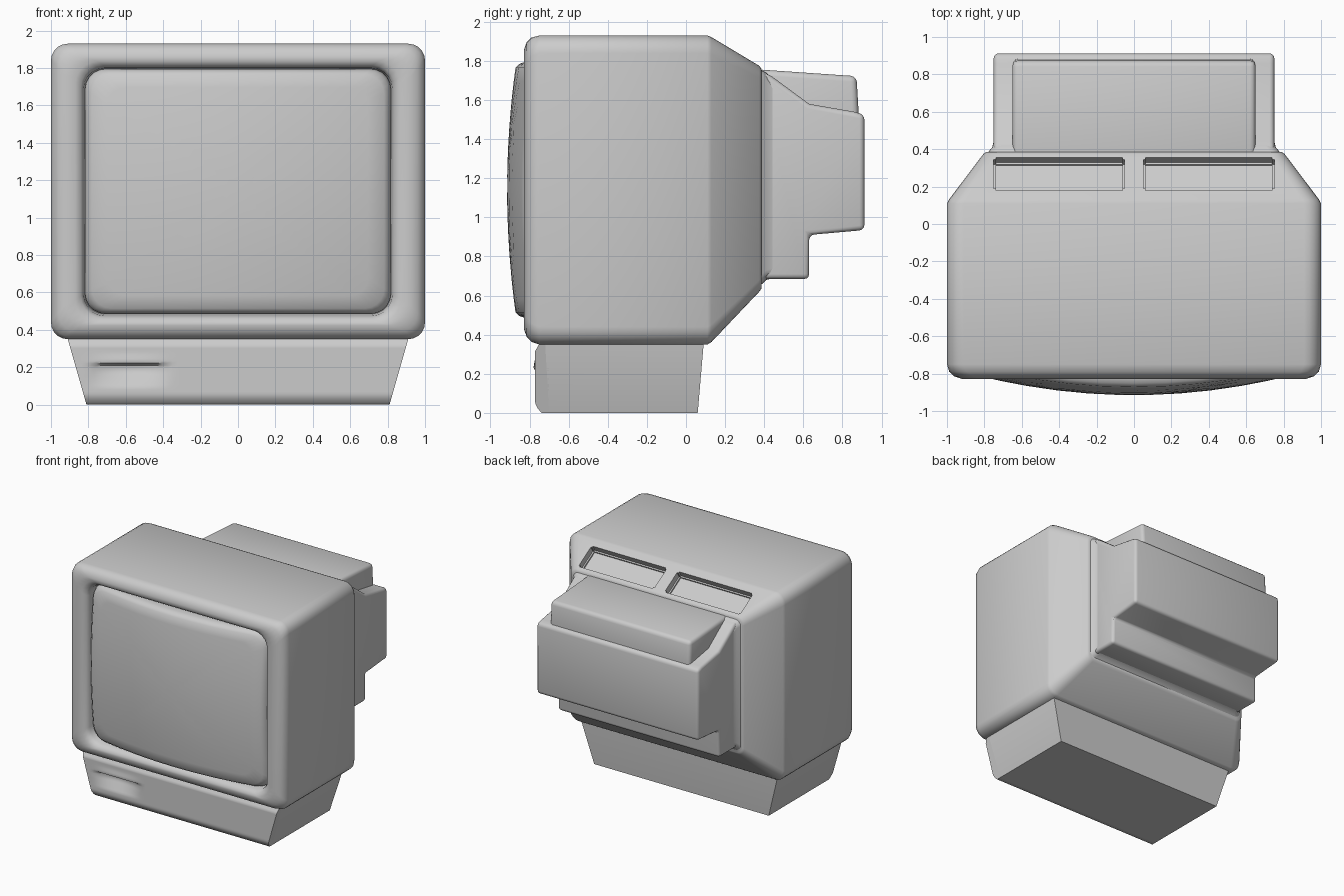
import bpy, bmesh, math
from mathutils import Vector

if "Cube" in bpy.data.objects:
    bpy.data.objects.remove(bpy.data.objects["Cube"])


def make(name, bm):
    bmesh.ops.recalc_face_normals(bm, faces=bm.faces)
    mesh = bpy.data.meshes.new(name)
    bm.to_mesh(mesh)
    bm.free()
    ob = bpy.data.objects.new(name, mesh)
    bpy.context.collection.objects.link(ob)
    return ob


def finish(ob, angle):
    bpy.ops.object.select_all(action='DESELECT')
    ob.select_set(True)
    bpy.context.view_layer.objects.active = ob
    for m in list(ob.modifiers):
        bpy.ops.object.modifier_apply(modifier=m.name)
    bpy.ops.object.shade_smooth_by_angle(angle=math.radians(angle))


def bevel(ob, width, segments=3):
    m = ob.modifiers.new("bevel", 'BEVEL')
    m.width, m.segments = width, segments
    m.limit_method = 'ANGLE'
    m.angle_limit = math.radians(28)


def rounded_rect(hx, z0, z1, r, n=5, m=1):
    """Outline in x/z: n steps per corner, m steps per straight side."""
    corners = [(hx - r, z1 - r, 0), (-hx + r, z1 - r, 90),
               (-hx + r, z0 + r, 180), (hx - r, z0 + r, 270)]
    pts = []
    for cx, cz, a in corners:
        arc = [(cx + r * math.cos(math.radians(a + 90 * i / n)),
                cz + r * math.sin(math.radians(a + 90 * i / n))) for i in range(n + 1)]
        if pts:
            p, q = pts[-1], arc[0]
            pts += [(p[0] + (q[0] - p[0]) * k / m, p[1] + (q[1] - p[1]) * k / m) for k in range(1, m)]
        pts += arc
    p, q = pts[-1], pts[0]
    pts += [(p[0] + (q[0] - p[0]) * k / m, p[1] + (q[1] - p[1]) * k / m) for k in range(1, m)]
    return pts


def loft(name, rings):
    bm = bmesh.new()
    loops = [[bm.verts.new(p) for p in ring] for ring in rings]
    for a, b in zip(loops, loops[1:]):
        for i in range(len(a)):
            j = (i + 1) % len(a)
            bm.faces.new((a[i], a[j], b[j], b[i]))
    bm.faces.new(loops[0])
    bm.faces.new(loops[-1])
    return make(name, bm)


def rect_loft(name, specs):
    """specs: (y, half width, bottom, top, corner radius)"""
    return loft(name, [[(x, y, z) for x, z in rounded_rect(hx, z0, z1, r)]
                       for y, hx, z0, z1, r in specs])


def prism(name, profile, hx):
    return loft(name, [[(x, y, z) for y, z in profile] for x in (-hx, hx)])


# main case with rounded bezel, screen opening and tapered back
case = rect_loft("monitor_case", [
    (-0.70, 0.815, 0.485, 1.79, 0.10), (-0.785, 0.825, 0.475, 1.80, 0.11),
    (-0.812, 0.84, 0.46, 1.815, 0.12), (-0.825, 0.87, 0.44, 1.835, 0.12),
    (-0.828, 0.92, 0.425, 1.86, 0.11), (-0.815, 0.96, 0.39, 1.895, 0.10),
    (-0.79, 0.988, 0.363, 1.92, 0.095), (-0.75, 1.0, 0.35, 1.93, 0.09),
    (0.11, 1.0, 0.35, 1.93, 0.09), (0.13, 0.99, 0.362, 1.922, 0.09),
    (0.375, 0.805, 0.62, 1.775, 0.06), (0.385, 0.79, 0.635, 1.76, 0.05)])

# two recessed vents in the sloped top
for side in (-1, 1):
    bm = bmesh.new()
    bmesh.ops.create_cube(bm, size=1)
    bmesh.ops.scale(bm, vec=(0.70, 0.205, 0.13), verts=bm.verts)
    bmesh.ops.bevel(bm, geom=bm.edges[:], offset=0.012, segments=2, affect='EDGES')
    cutter = make("vent_cutter", bm)
    cutter.location = (side * 0.40, 0.268, 1.84)
    cutter.rotation_euler.x = -math.atan2(0.147, 0.245)
    cutter.hide_render = True
    cutter.hide_set(True)
    b = case.modifiers.new("vent", 'BOOLEAN')
    b.operation, b.object, b.solver = 'DIFFERENCE', cutter, 'EXACT'
bpy.context.view_layer.update()
finish(case, 48)

# bulging screen glass
ZC = 1.14
rings = []
outline = rounded_rect(0.818, 0.485 - ZC, 1.795 - ZC, 0.11, 5, 8)
for s, drop in ((1, 0.10), (1, 0.045), (0.985, 0.018), (0.955, 0), (0.85, 0),
                (0.7, 0), (0.5, 0), (0.3, 0), (0.1, 0)):
    rings.append([(x * s, min(-0.915 + 0.15 * (x * s) ** 2 + 0.11 * (z * s) ** 2 + drop, -0.705),
                   ZC + z * s) for x, z in outline])
finish(loft("screen", rings), 50)

# foot block narrowing downwards
base = loft("base", [
    [(-0.81, -0.70, 0), (0.81, -0.70, 0), (0.81, 0.06, 0), (-0.81, 0.06, 0)],
    [(-0.91, -0.72, 0.35), (0.91, -0.72, 0.35), (0.91, 0.09, 0.35), (-0.91, 0.09, 0.35)],
    [(-0.91, -0.72, 0.40), (0.91, -0.72, 0.40), (0.91, 0.09, 0.40), (-0.91, 0.09, 0.40)]])
finish(base, 20)


# front panel of the foot, with a finger dent on the left
def panel_point(u, v):
    x, z = u * (0.81 + 0.10 * v), 0.35 * v
    y = -0.772 + 0.035 * max(0, 1 - v / 0.18) ** 2 + 0.02 * max(0, (v - 0.9) / 0.1)
    wide = max(0, 1 - ((x + 0.58) / 0.22) ** 2)
    if z < 0.21:
        y += 0.04 * wide * max(0, min(1, (z - 0.09) / 0.09))
    else:
        y += 0.04 * wide * max(0, 1 - (z - 0.21) / 0.012) - 0.008 * wide * max(0, 1 - abs(z - 0.235) / 0.04)
    return Vector((x, y, z))


bm = bmesh.new()
NU, NV = 60, 30
grid = [[bm.verts.new(panel_point(-1 + 2 * i / NU, j / NV)) for i in range(NU + 1)] for j in range(NV + 1)]
for j in range(NV):
    for i in range(NU):
        bm.faces.new((grid[j][i], grid[j][i + 1], grid[j + 1][i + 1], grid[j + 1][i]))
rim = [e for e in bm.edges if e.is_boundary]
new = bmesh.ops.extrude_edge_only(bm, edges=rim)["geom"]
for v in new:
    if isinstance(v, bmesh.types.BMVert):
        v.co.y = -0.70
finish(make("base_front_panel", bm), 45)

# flared collar where the rear housing meets the case
collar = rect_loft("rear_collar", [
    (0.37, 0.785, 0.645, 1.755, 0.05), (0.39, 0.775, 0.66, 1.75, 0.05),
    (0.41, 0.758, 0.68, 1.74, 0.05), (0.45, 0.748, 0.69, 1.70, 0.05)])
finish(collar, 50)

# wide rear housing with a step underneath and sloping shoulders
wide = prism("rear_housing", [
    (0.36, 0.685), (0.63, 0.685), (0.63, 0.91), (0.912, 0.935), (0.912, 1.525),
    (0.86, 1.54), (0.63, 1.58), (0.42, 1.735), (0.36, 1.74)], 0.75)
bevel(wide, 0.025)
finish(wide, 35)

# narrower raised top of the rear housing
top = prism("rear_housing_top", [
    (0.36, 1.20), (0.882, 1.20), (0.882, 1.55), (0.872, 1.722), (0.36, 1.757)], 0.65)
bevel(top, 0.03)
finish(top, 35)
